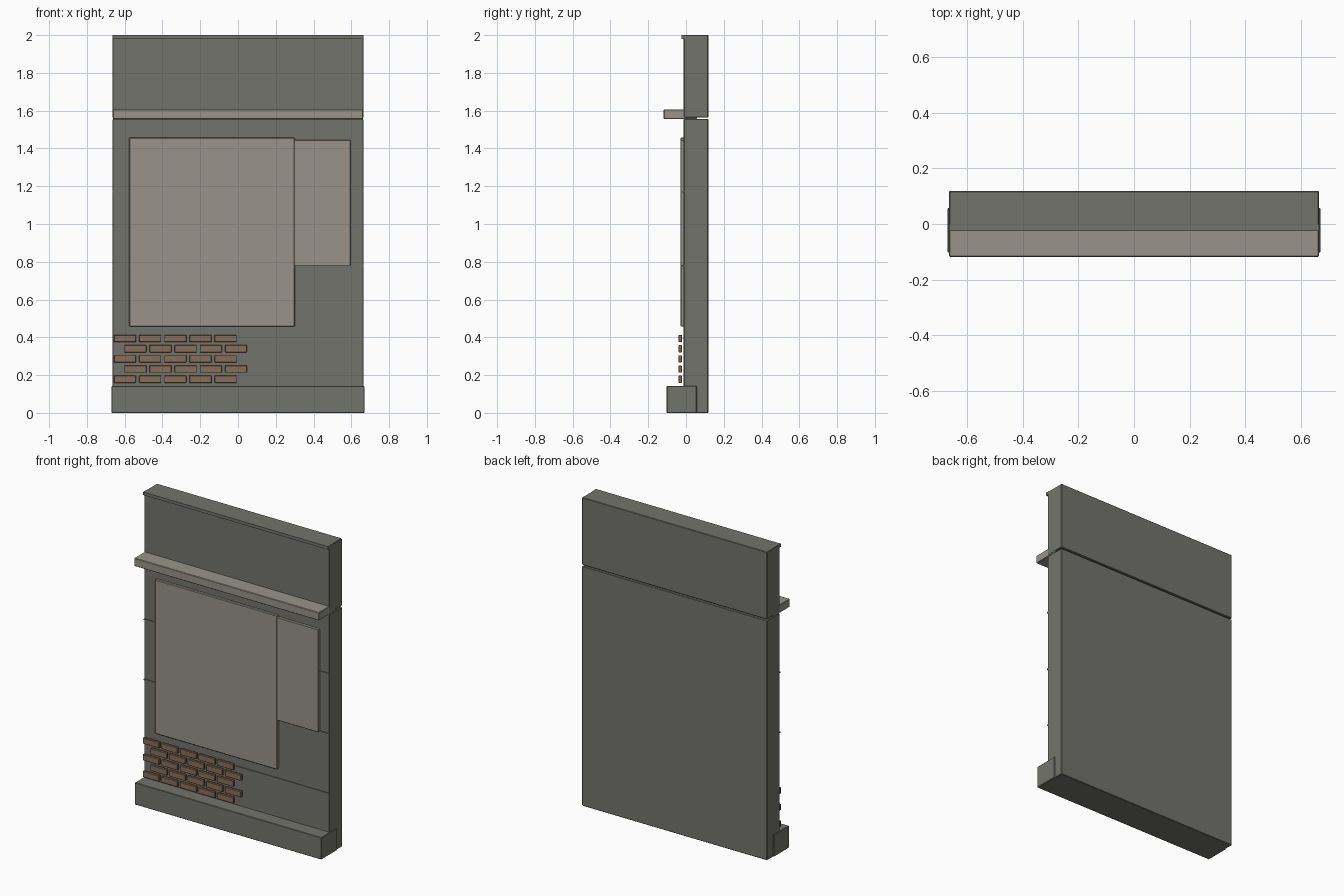
import bpy, bmesh

if "Cube" in bpy.data.objects:
    bpy.data.objects.remove(bpy.data.objects["Cube"])

def material(name, rgb):
    m = bpy.data.materials.new(name)
    m.diffuse_color = (*rgb, 1)
    m.use_nodes = True
    m.node_tree.nodes["Principled BSDF"].inputs["Base Color"].default_value = m.diffuse_color
    return m

GREY = material("grey concrete", (0.172, 0.175, 0.155))
TAN = material("pale plaster", (0.315, 0.295, 0.248))
BRICK = material("brown brick", (0.25, 0.155, 0.10))

def add_box(bm, x, y, z):
    """Add a box given (min, max) ranges."""
    vs = bmesh.ops.create_cube(bm, size=1)["verts"]
    for v in vs:
        v.co = [r[0] + (c + 0.5) * (r[1] - r[0]) for c, r in zip(v.co, (x, y, z))]

def part(name, boxes, mat, bevel=0):
    bm = bmesh.new()
    for b in boxes:
        add_box(bm, *b)
    me = bpy.data.meshes.new(name)
    bm.to_mesh(me)
    bm.free()
    me.materials.append(mat)
    ob = bpy.data.objects.new(name, me)
    bpy.context.collection.objects.link(ob)
    if bevel:
        mod = ob.modifiers.new("edge bevel", 'BEVEL')
        mod.width, mod.segments = bevel, 1
    return ob

W = 0.664            # wall half width
FRONT, BACK = -0.012, 0.118
full = (-W, W)

# Wall in two slabs with a thin joint between them
part("lower_wall", [(full, (FRONT, BACK), (0, 1.555))], GREY, 0.003)
part("upper_wall", [(full, (FRONT, BACK), (1.563, 2.0))], GREY, 0.003)

# Lip along the top edge, base plinth and projecting ledge
part("top_lip", [(full, (-0.025, 0.0), (1.98, 2.0))], GREY)
part("base_plinth", [((-0.669, 0.669), (-0.102, 0.057), (0, 0.143))], GREY, 0.003)
part("ledge", [((-W + 0.001, W - 0.001), (-0.118, 0.057), (1.555, 1.607))], TAN, 0.003)

# Thin raised board lines across the wall
part("board_lines", [(full, (-0.018, 0.0), (z - h, z + h))
                     for z, h in ((1.17, 0.004), (0.78, 0.004), (0.395, 0.002))], GREY)

# Plaster patches
part("large_plaster_patch", [((-0.577, 0.301), (-0.029, 0.0), (0.457, 1.457))], TAN, 0.004)
part("small_plaster_patch", [((0.297, 0.596), (-0.0295, 0.0), (0.779, 1.445))], TAN, 0.002)

# Exposed bricks: five staggered rows of five
bricks = []
for row in range(5):
    z = 0.159 + row * 0.054
    for i in range(5):
        x = -0.657 + i * 0.1333 + (row % 2) * 0.055
        bricks.append(((x, x + 0.117), (-0.039, -0.022), (z, z + 0.038)))
part("bricks", bricks, BRICK, 0.002)
